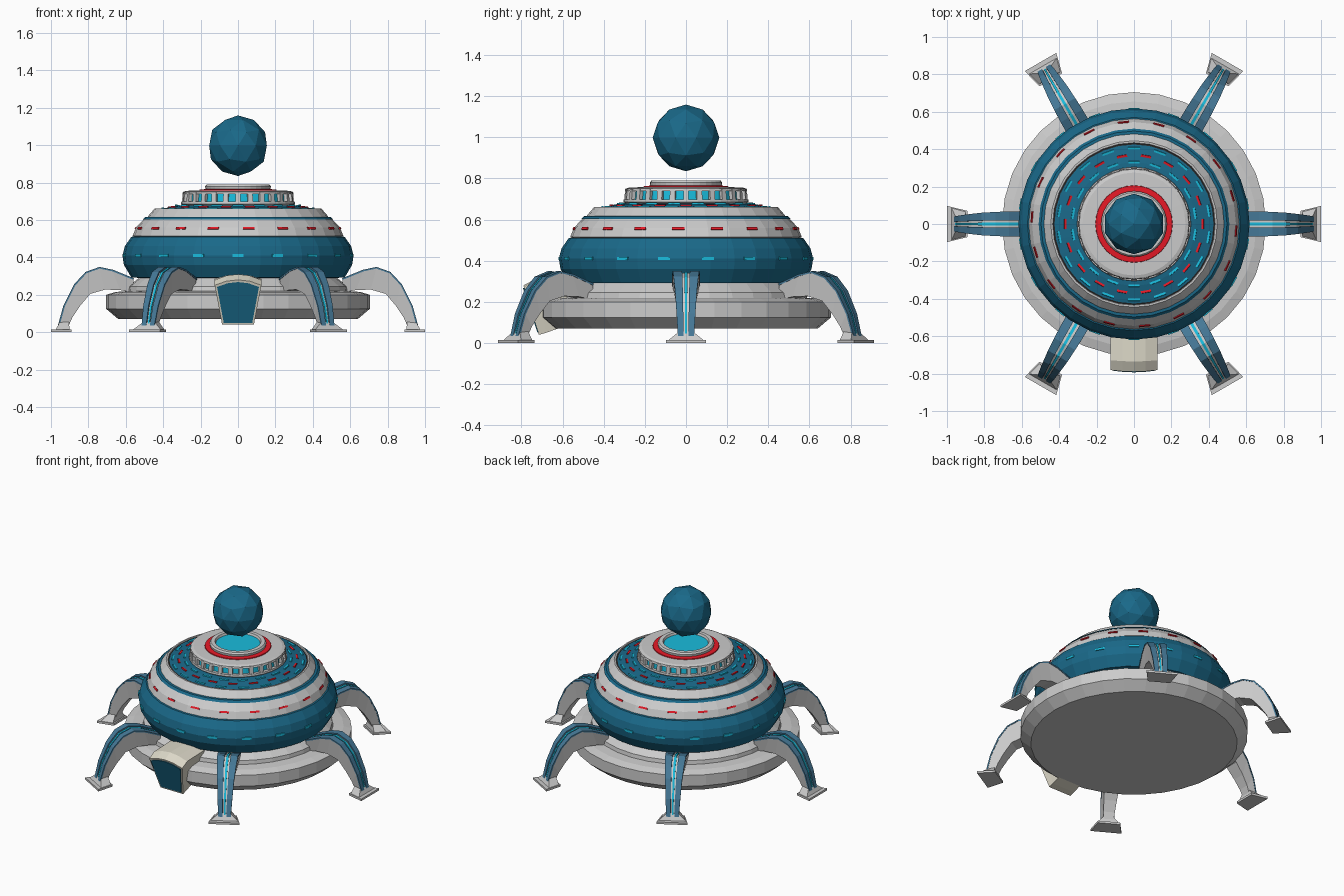
import bpy, bmesh
from math import sin, cos, pi, radians, atan2
from mathutils import Matrix, Vector

if "Cube" in bpy.data.objects:
    bpy.data.objects.remove(bpy.data.objects["Cube"])

SEG = 32


def material(name, rgb):
    m = bpy.data.materials.new(name)
    m.diffuse_color = (*rgb, 1)
    m.use_nodes = True
    m.node_tree.nodes["Principled BSDF"].inputs["Base Color"].default_value = m.diffuse_color
    return m


BLUE = material("blue", (0.01, 0.14, 0.25))
STEEL = material("steel_blue", (0.06, 0.19, 0.31))
CYAN = material("cyan", (0.01, 0.50, 0.72))
RED = material("red", (0.8, 0.01, 0.02))
DARK = material("dark", (0.02, 0.02, 0.02))
BEIGE = material("beige", (0.72, 0.69, 0.58))


def finish(name, bm, mat=None):
    bmesh.ops.recalc_face_normals(bm, faces=bm.faces)
    me = bpy.data.meshes.new(name)
    bm.to_mesh(me)
    bm.free()
    ob = bpy.data.objects.new(name, me)
    bpy.context.collection.objects.link(ob)
    if mat:
        me.materials.append(mat)
    return ob


def revolve(name, profile, mat=None):
    """Spin (radius, z) points around the z axis; r = 0 closes with a cap."""
    bm = bmesh.new()
    vs = [bm.verts.new((r, 0, z)) for r, z in profile]
    es = [bm.edges.new(p) for p in zip(vs, vs[1:])]
    bmesh.ops.spin(bm, geom=vs + es, cent=(0, 0, 0), axis=(0, 0, 1),
                   angle=2 * pi, steps=SEG, use_duplicate=False)
    bmesh.ops.remove_doubles(bm, verts=bm.verts, dist=1e-4)
    return finish(name, bm, mat)


def ring_of_boxes(name, count, r, z, size, tilt=0, offset=0, mat=None):
    """Boxes (radial, tangent, up) spaced around z, tilted back by tilt degrees."""
    bm = bmesh.new()
    for i in range(count):
        m = (Matrix.Rotation(2 * pi * (i + offset) / count - pi / 2, 4, 'Z')
             @ Matrix.Translation((r, 0, z))
             @ Matrix.Rotation(-radians(tilt), 4, 'Y')
             @ Matrix.Diagonal((*size, 1)))
        bmesh.ops.create_cube(bm, size=1, matrix=m)
    return finish(name, bm, mat)


def loft(bm, sections):
    """Closed skin through equal-length vertex loops, capped at both ends."""
    rows = [[bm.verts.new(p) for p in s] for s in sections]
    n = len(rows[0])
    for a, b in zip(rows, rows[1:]):
        for i in range(n):
            bm.faces.new((a[i], a[(i + 1) % n], b[(i + 1) % n], b[i]))
    bm.faces.new(rows[0])
    bm.faces.new(rows[-1])


# Hull, stacked from the bottom up
revolve("base_skirt", [(0, .07), (.64, .07), (.705, .125), (.705, .20), (.655, .215), (.59, .22)])
revolve("base_collar", [(.59, .215), (.585, .245), (.53, .29), (.50, .30)])
revolve("hull_belt", [(.50, .29), (.57, .292), (.61, .36), (.618, .41), (.605, .46), (.57, .51), (.55, .512)], BLUE)
revolve("lower_deck", [(.55, .508), (.563, .515), (.545, .56), (.50, .607), (.48, .61)])
revolve("deck_groove", [(.51, .603), (.497, .616), (.47, .618)], BLUE)
revolve("upper_deck", [(.485, .61), (.48, .622), (.445, .662), (.435, .662), (.43, .65)])
revolve("deck_seam", [(.436, .655), (.425, .658)], DARK)
revolve("roof_panel", [(.43, .655), (.33, .676), (.28, .68)], BLUE)

# Turret with a ring of windows
revolve("turret_sill", [(.27, .678), (.295, .678), (.305, .686), (.303, .698), (.28, .698)])
revolve("turret_windows", [(.283, .69), (.278, .745)], CYAN)
ring_of_boxes("window_posts", 28, .287, .719, (.022, .026, .056), 4)
revolve("turret_roof", [(.275, .738), (.297, .738), (.293, .75), (.275, .756), (.205, .758)])
revolve("red_ring", [(.207, .756), (.205, .763), (.17, .765), (.165, .756)], RED)
revolve("top_rim", [(.172, .756), (.176, .78), (.168, .79), (.143, .79), (.137, .775)])
revolve("energy_pad", [(.14, .776), (0, .776)], CYAN)

# Painted light dashes
ring_of_boxes("belt_lights", 18, .616, .41, (.008, .06, .015), 0, 0, CYAN)
ring_of_boxes("deck_lights", 18, .546, .556, (.008, .06, .012), 28, .3, RED)
ring_of_boxes("roof_lights_outer", 18, .405, .661, (.012, .065, .008), 12, 0, CYAN)
ring_of_boxes("roof_lights_red", 18, .367, .669, (.012, .055, .008), 12, .5, RED)
ring_of_boxes("roof_lights_inner", 18, .33, .677, (.012, .06, .008), 8, 0, CYAN)

# Floating sphere
bm = bmesh.new()
bmesh.ops.create_icosphere(bm, subdivisions=2, radius=.162, matrix=Matrix.Translation((0, 0, .997)))
finish("floating_sphere", bm, BLUE)

# Legs: outer and inner (radius, z) curves with half width
OUTER = [(.56, .28), (.67, .325), (.74, .34), (.81, .315), (.87, .25), (.925, .14), (.958, .02)]
INNER = [(.55, .21), (.63, .225), (.71, .228), (.79, .205), (.845, .14), (.885, .08), (.912, .02)]
WIDTH = [.066, .065, .062, .058, .051, .044, .037]


def strip(lo, hi, lift, sides=(1,)):
    """Thin plate on the outer leg curve between two fractions of its width."""
    bm = bmesh.new()
    for s in sides:
        secs = []
        for i, ((r, z), w) in enumerate(zip(OUTER, WIDTH)):
            a, b = OUTER[max(i - 1, 0)], OUTER[min(i + 1, 6)]
            t = Vector((b[0] - a[0], b[1] - a[1])).normalized()
            n = (-t.y * lift, t.x * lift)
            secs.append([(r, s * lo * w, z), (r, s * hi * w, z),
                         (r + n[0], s * hi * w, z + n[1]), (r + n[0], s * lo * w, z + n[1])])
        loft(bm, secs)
    return bm


def leg_body():
    bm = bmesh.new()
    loft(bm, [[(o[0], -w, o[1]), (o[0], w, o[1]), (i[0], w * .8, i[1]), (i[0], -w * .8, i[1])]
              for o, i, w in zip(OUTER, INNER, WIDTH)])
    return bm


def foot():
    bm = bmesh.new()
    loft(bm, [[(.875, -.07, z), (.985, -.097, z), (.985, .097, z), (.875, .07, z)] for z in (0, .014)])
    return bm


def ankle():
    bm = bmesh.new()
    loft(bm, [[(.90, -.065, .014), (.975, -.085, .014), (.975, .085, .014), (.90, .065, .014)],
              [(.905, -.035, .055), (.952, -.035, .055), (.952, .035, .055), (.905, .035, .055)]])
    return bm


for k in range(6):
    turn = Matrix.Rotation(k * pi / 3, 4, 'Z')
    for part, bm, mat in (("body", leg_body(), None),
                          ("plates", strip(.3, 1.04, .009, (-1, 1)), STEEL),
                          ("light", strip(-.12, .12, .006), CYAN),
                          ("foot", foot(), None),
                          ("ankle", ankle(), None)):
        bm.transform(turn)
        finish(f"leg_{k + 1}_{part}", bm, mat)

# Entrance porch with an arched roof and a sloping door
ARCH = [(-.68, 0), (-1, .88), (-.5, .97), (0, 1), (.5, .97), (1, .88), (.68, 0)]


def porch_section(y_top, y_low, top, low, half):
    return [(x * half, y_low + (y_top - y_low) * h, low + (top - low) * h) for x, h in ARCH]


bm = bmesh.new()
loft(bm, [porch_section(-.79, -.715, .28, .04, .125),
          porch_section(-.735, -.68, .31, .05, .125),
          porch_section(-.54, -.54, .31, .10, .125)])
finish("entrance_porch", bm, BEIGE)
bm = bmesh.new()
loft(bm, [porch_section(-.793, -.722, .268, .05, .112),
          porch_section(-.783, -.712, .268, .05, .112)])
finish("entrance_door", bm, BLUE)

# Spread the feet to the full two-unit span
for ob in bpy.data.objects:
    if ob.name.endswith("_foot"):
        k = int(ob.name.split("_")[1]) - 1
        ob.location = (.015 * cos(k * pi / 3), .015 * sin(k * pi / 3), 0)
